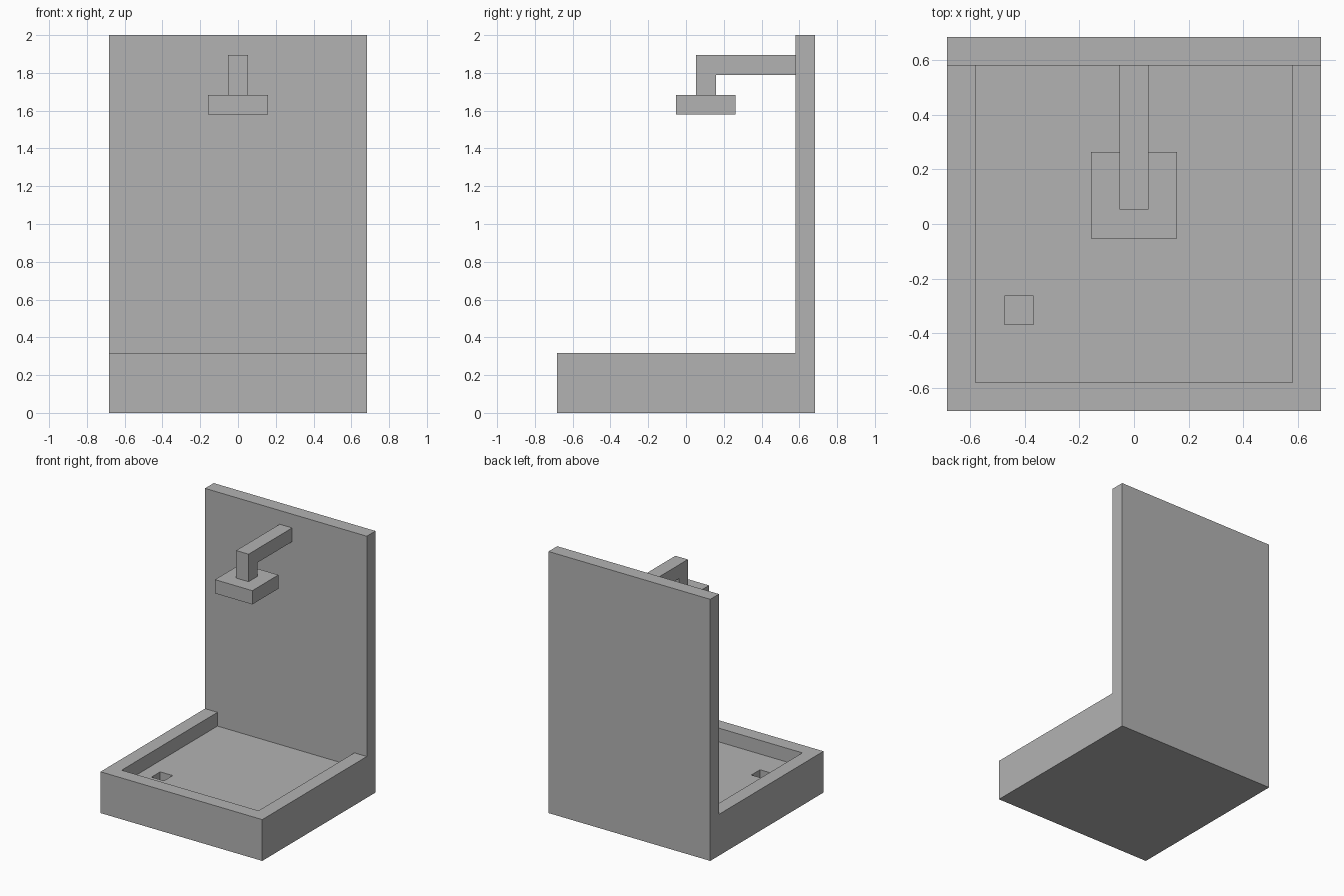
import bpy
import bmesh

default = bpy.data.objects.get("Cube")
if default:
    bpy.data.objects.remove(default, do_unlink=True)

U = 2 / 19  # one module of the design

grey = bpy.data.materials.new("plain_grey")
grey.use_nodes = True
colour = (0.45, 0.45, 0.45, 1)
grey.diffuse_color = colour
grey.node_tree.nodes["Principled BSDF"].inputs["Base Color"].default_value = colour


def extrude_profile(name, profile, x0, x1):
    """Closed solid from a (y, z) outline swept from x0 to x1, in modules."""
    bm = bmesh.new()
    face = bm.faces.new([bm.verts.new((x0 * U, y * U, z * U)) for y, z in profile])
    swept = bmesh.ops.extrude_face_region(bm, geom=[face])["geom"]
    verts = [v for v in swept if isinstance(v, bmesh.types.BMVert)]
    bmesh.ops.translate(bm, verts=verts, vec=((x1 - x0) * U, 0, 0))
    bmesh.ops.recalc_face_normals(bm, faces=bm.faces)
    mesh = bpy.data.meshes.new(name)
    bm.to_mesh(mesh)
    bm.free()
    mesh.materials.append(grey)
    obj = bpy.data.objects.new(name, mesh)
    bpy.context.collection.objects.link(obj)
    return obj


def rect(y0, y1, z0, z1):
    return [(y0, z0), (y1, z0), (y1, z1), (y0, z1)]


# Shower tray and back wall in one piece
L_outline = [(-6.5, 0), (6.5, 0), (6.5, 19), (5.5, 19), (5.5, 3), (-6.5, 3)]
body = extrude_profile("tray_and_wall", L_outline, -6.5, 6.5)

# Recessed basin and drain hole
cutters = [
    extrude_profile("basin_cutter", rect(-5.5, 5.5, 2, 4), -5.5, 5.5),
    extrude_profile("drain_cutter", rect(-3.5, -2.5, 1, 2.5), -4.5, -3.5),
]
bpy.context.view_layer.objects.active = body
for cutter in cutters:
    cutter.hide_render = True
    mod = body.modifiers.new(cutter.name, "BOOLEAN")
    mod.operation = "DIFFERENCE"
    mod.solver = "EXACT"
    mod.object = cutter
    bpy.ops.object.modifier_apply(modifier=mod.name)
    bpy.data.objects.remove(cutter, do_unlink=True)

# Bent supply arm and square shower head
arm_outline = [(5.5, 17), (5.5, 18), (0.5, 18), (0.5, 16), (1.5, 16), (1.5, 17)]
extrude_profile("shower_arm", arm_outline, -0.5, 0.5)
extrude_profile("shower_head", rect(-0.5, 2.5, 15, 16), -1.5, 1.5)
